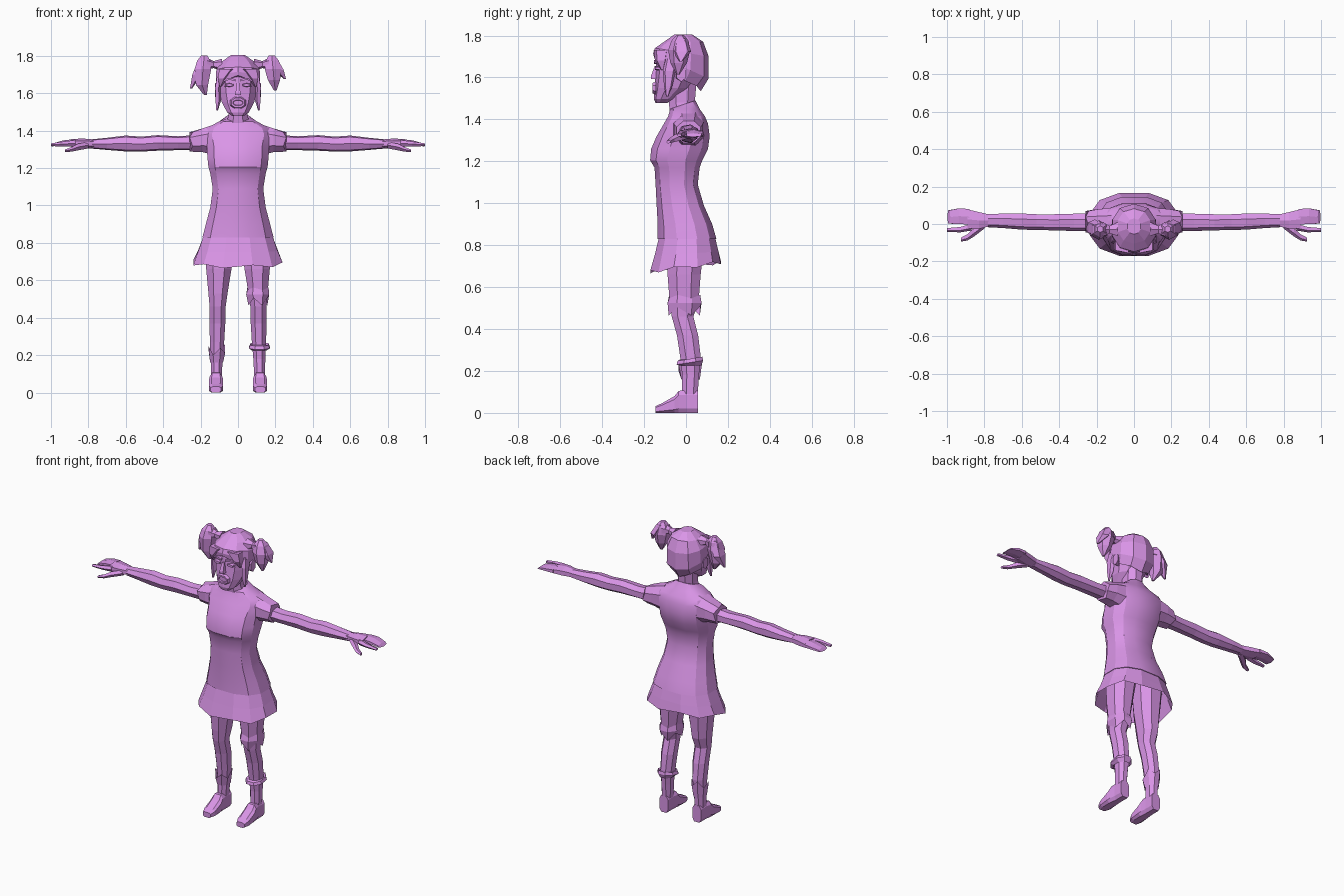
import bpy, bmesh
from math import cos, sin, pi, copysign

mat = bpy.data.materials.new("violet")
mat.diffuse_color = (0.70, 0.30, 0.80, 1)


def unit_ring(n, p):
    """Normalised super-ellipse, with a flat side facing front."""
    pts = []
    for i in range(n):
        t = 2 * pi * (i + 0.5) / n
        c, s = cos(t), sin(t)
        pts.append((copysign(abs(c) ** (2 / p), c), copysign(abs(s) ** (2 / p), s)))
    mx, my = max(q[0] for q in pts), max(q[1] for q in pts)
    return [(x / mx, y / my) for x, y in pts]


def loft(name, rings, n=8, axis='z', p=2.2, caps=True, mirror=False, flip=False, smooth=0):
    """Skin rings (pos, a0, a1, b0, b1, tilt, zigzag) lying across an axis."""
    bm = bmesh.new()
    rows = []
    for r in rings:
        pos, a0, a1, b0, b1, tilt, zig = (list(r) + [0, 0])[:7]
        row = []
        for i, (u, v) in enumerate(unit_ring(n, p)):
            a = (a0 + a1) / 2 + u * (a1 - a0) / 2
            b = (b0 + b1) / 2 + v * (b1 - b0) / 2
            c = pos - tilt * v + (zig if i % 2 else -zig)
            co = {'z': (a, b, c), 'x': (c, a, b), 'y': (a, c, b)}[axis]
            row.append(bm.verts.new((-co[0] if flip else co[0], co[1], co[2])))
        rows.append(row)
    for lo, hi in zip(rows, rows[1:]):
        for i in range(n):
            j = (i + 1) % n
            bm.faces.new((lo[i], lo[j], hi[j], hi[i]))
    if caps:
        bm.faces.new(rows[0])
        bm.faces.new(rows[-1])
    bmesh.ops.recalc_face_normals(bm, faces=bm.faces)
    me = bpy.data.meshes.new(name)
    bm.to_mesh(me)
    bm.free()
    me.materials.append(mat)
    ob = bpy.data.objects.new(name, me)
    bpy.context.collection.objects.link(ob)
    if mirror:
        ob.modifiers.new("mirror", 'MIRROR').use_clip = False
    if smooth:
        bpy.ops.object.select_all(action='DESELECT')
        ob.select_set(True)
        bpy.context.view_layer.objects.active = ob
        bpy.ops.object.shade_smooth_by_angle(angle=smooth)
    return ob


def sym(rows):
    """Rows (z, half width, y front, y back, ...) centred on x = 0."""
    return [(r[0], -r[1], r[1]) + tuple(r[2:]) for r in rows]


# Dress body and flared skirt
loft("dress_body", sym([
    (0.83, .190, -.135, .145), (0.90, .172, -.135, .125), (0.99, .148, -.140, .085),
    (1.09, .135, -.145, .056), (1.17, .148, -.150, .065), (1.205, .158, -.171, .078),
    (1.26, .164, -.166, .105), (1.32, .166, -.140, .113), (1.38, .180, -.105, .105),
    (1.415, .165, -.085, .090), (1.45, .100, -.075, .065), (1.470, .062, -.075, .045, -.02)]),
    n=12, p=2.5, smooth=0.45)
loft("skirt", sym([
    (0.695, .238, -.170, .166, -.022, .008), (0.76, .212, -.150, .155, -.01),
    (0.84, .183, -.128, .138)]), n=12, p=2.4, caps=False)

# Sleeves and arms
loft("sleeve", [
    (.12, -.06, .085, 1.27, 1.435), (.19, -.058, .08, 1.285, 1.412),
    (.25, -.045, .07, 1.288, 1.392, 0, .008)], axis='x', mirror=True)
loft("arm", [
    (.20, -.035, .06, 1.295, 1.378), (.32, -.033, .055, 1.296, 1.37),
    (.43, -.030, .052, 1.293, 1.376), (.52, -.028, .052, 1.288, 1.368),
    (.60, -.026, .056, 1.289, 1.374), (.70, -.018, .056, 1.297, 1.362),
    (.78, -.014, .052, 1.304, 1.354)], axis='x', n=7, mirror=True)

# Hands: palm, grouped fingers, index finger, thumb
loft("palm", [
    (.77, -.012, .05, 1.306, 1.353), (.83, -.026, .064, 1.306, 1.358),
    (.89, -.028, .078, 1.314, 1.355)], axis='x', n=6, mirror=True)
loft("fingers", [
    (.88, -.003, .08, 1.317, 1.354), (.935, .0, .084, 1.320, 1.348),
    (.99, .002, .073, 1.316, 1.334, .008)], axis='x', n=6, mirror=True)
loft("index_finger", [
    (.87, -.032, .0, 1.314, 1.350), (.93, -.042, -.016, 1.316, 1.342),
    (1.0, -.040, -.022, 1.317, 1.332)], axis='x', n=5, mirror=True)
loft("thumb", [
    (.80, -.020, .02, 1.305, 1.340), (.855, -.062, -.018, 1.295, 1.330),
    (.89, -.085, -.055, 1.288, 1.312), (.925, -.092, -.073, 1.285, 1.300)],
    axis='x', n=5, mirror=True)

# Legs and shoes
loft("leg", [
    (.84, .012, .180, -.09, .09), (.66, .035, .170, -.088, .07),
    (.53, .056, .158, -.078, .06), (.46, .066, .152, -.068, .035),
    (.37, .068, .153, -.043, .058), (.27, .074, .150, -.028, .070),
    (.18, .082, .146, -.018, .062), (.06, .088, .144, -.02, .054)], mirror=True)
loft("shoe", [
    (-.145, .092, .146, 0, .032), (-.115, .080, .156, 0, .046),
    (-.055, .079, .156, 0, .080), (-.035, .083, .152, 0, .105),
    (.0, .086, .146, 0, .108), (.058, .086, .146, 0, .105)],
    axis='y', p=3.5, mirror=True)

# Torn stocking and sock cuffs
loft("stocking_cuff", [
    (.485, .056, .157, -.083, .066, 0, .02), (.525, .044, .167, -.088, .074),
    (.555, .050, .163, -.080, .068, 0, .008)], caps=False)
loft("sock_cuff", [
    (.225, .074, .153, -.03, .073), (.240, .058, .170, -.045, .082, -.01),
    (.258, .066, .164, -.04, .078, -.01), (.255, .076, .152, -.028, .07)], caps=False)
loft("torn_sock", [
    (.16, .080, .149, -.022, .066), (.235, .069, .157, -.036, .076, -.015, .018)],
    caps=False, flip=True)

# Neck and head
loft("neck", sym([
    (1.42, .065, -.075, .06), (1.48, .052, -.082, .042), (1.58, .052, -.085, .05)]))
loft("face", sym([
    (1.478, .030, -.146, -.09), (1.498, .058, -.153, -.05), (1.55, .086, -.150, .02),
    (1.61, .100, -.146, .06), (1.66, .104, -.143, .08), (1.72, .100, -.140, .08),
    (1.77, .070, -.100, .06)]), n=10)
loft("ear", [
    (.090, -.05, -.01, 1.585, 1.64), (.122, -.045, .0, 1.58, 1.655)],
    axis='x', n=6, mirror=True)

# Hair cap with raised front rim, fringe and side locks
loft("hair", sym([
    (1.615, .104, -.152, .070, .075, .006), (1.655, .118, -.157, .108, .060),
    (1.72, .116, -.148, .108, .02), (1.77, .086, -.105, .082), (1.805, .036, -.055, .030)]),
    n=10)
loft("fringe", [
    (1.635, .090, .098, -.118, -.108), (1.68, .060, .108, -.148, -.09),
    (1.73, .010, .100, -.154, -.08)], n=5, mirror=True)
loft("side_lock", [
    (1.508, .108, .116, -.095, -.085), (1.56, .094, .120, -.105, -.065),
    (1.63, .096, .122, -.11, -.05), (1.69, .085, .112, -.10, -.03)], n=5, mirror=True)

# Pigtails: tie, main tuft and outer tuft, each side hanging a little differently
for side, flip, d in (("right", False, 0), ("left", True, .025)):
    loft(side + "_hair_tie", [
        (.085, -.065, .01, 1.715, 1.785), (.130, -.05, -.01, 1.735, 1.772),
        (.165, -.065, .01, 1.725, 1.790)], axis='x', n=6, flip=flip)
    loft(side + "_pigtail", [
        (1.615 - d, .192 - d, .206 - d, -.045, -.030), (1.67 - d, .160, .225, -.075, .005),
        (1.73, .143, .232, -.085, .020), (1.775, .148, .218, -.07, .012),
        (1.803, .165, .195, -.045, -.01)], n=6, flip=flip)
    loft(side + "_pigtail_tip", [
        (1.675 - 2 * d, .247, .257, -.03, -.02), (1.725 - d, .195, .244, -.065, .025),
        (1.785, .165, .210, -.055, .005)], n=5, flip=flip)

# Facial features: nose, open mouth, eyes and brows
loft("nose", [
    (1.592, -.017, .017, -.168, -.13), (1.605, -.013, .013, -.168, -.13),
    (1.655, -.007, .007, -.149, -.13)], n=4)
loft("lips", [
    (-.143, -.043, .043, 1.518, 1.580), (-.159, -.036, .036, 1.524, 1.574),
    (-.159, -.027, .027, 1.534, 1.564), (-.152, -.024, .024, 1.537, 1.561)],
    axis='y', n=8)
loft("eye", [
    (-.120, .020, .072, 1.632, 1.656), (-.147, .026, .064, 1.636, 1.652)],
    axis='y', n=6, mirror=True)
loft("brow", [
    (.014, -.152, -.12, 1.664, 1.675), (.045, -.152, -.12, 1.672, 1.683),
    (.082, -.132, -.10, 1.660, 1.668)], axis='x', n=4, mirror=True)
